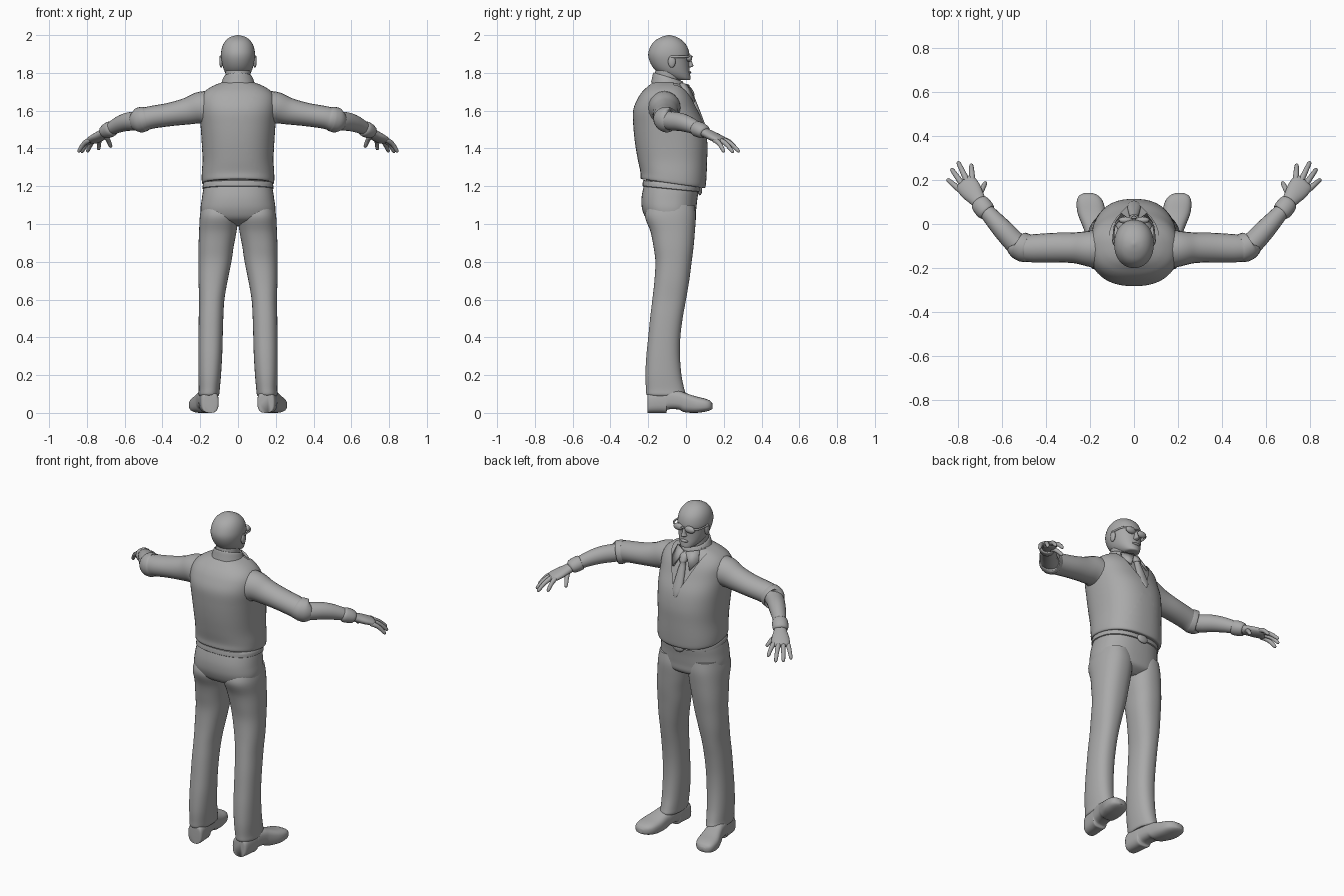
import bpy, bmesh, math
from mathutils import Vector

grey = bpy.data.materials.new("plain grey")
grey.diffuse_color = (0.4, 0.4, 0.4, 1)


def finish(name, bm, mirror=False, angle=50):
    bmesh.ops.recalc_face_normals(bm, faces=bm.faces)
    me = bpy.data.meshes.new(name)
    bm.to_mesh(me)
    bm.free()
    ob = bpy.data.objects.new(name, me)
    bpy.context.collection.objects.link(ob)
    me.materials.append(grey)
    bpy.ops.object.select_all(action='DESELECT')
    ob.select_set(True)
    bpy.context.view_layer.objects.active = ob
    bpy.ops.object.shade_smooth_by_angle(angle=math.radians(angle))
    if mirror:
        ob.modifiers.new("mirror", 'MIRROR').use_clip = False
    return ob


def spline(rows, k=5):
    """Catmull-Rom interpolation of parameter rows."""
    out, n = [], len(rows)
    for i in range(n - 1):
        a, b, c, d = (rows[max(0, min(n - 1, j))] for j in (i - 1, i, i + 1, i + 2))
        for s in range(k):
            t = s / k
            out.append([0.5 * (2 * q + (r - p) * t + (2 * p - 5 * q + 4 * r - w) * t * t
                        + (3 * q - p - 3 * r + w) * t ** 3) for p, q, r, w in zip(a, b, c, d)])
    return out + [list(rows[-1])]


def oval(n, power=2.0):
    for i in range(n):
        a = 2 * math.pi * i / n
        c, s = math.cos(a), math.sin(a)
        yield (math.copysign(abs(c) ** (2 / power), c), math.copysign(abs(s) ** (2 / power), s))


def skin(rings, caps=True):
    bm = bmesh.new()
    vs = [[bm.verts.new(p) for p in r] for r in rings]
    for r, q in zip(vs, vs[1:]):
        for i in range(len(r)):
            j = (i + 1) % len(r)
            bm.faces.new((r[i], r[j], q[j], q[i]))
    if caps:
        bm.faces.new(vs[0][::-1])
        bm.faces.new(vs[-1])
    return bm


def loft(rows, power=2.0, n=40, k=5, shrink=0.0, caps=True):
    """Stacked rows: z, centre x, half width, back y, front y, tilt."""
    rings = []
    for z, cx, hx, yb, yf, tilt in spline(rows, k):
        cy, hy = (yb + yf) / 2, (yf - yb) / 2 - shrink
        rings.append([(cx + (hx - shrink) * c, cy + hy * s, z + tilt * hy * s) for c, s in oval(n, power)])
    return skin(rings, caps)


def tube(rows, n=20, k=5):
    """Path rows: x, y, z, half width, half height."""
    pts = spline(rows, k)
    rings = []
    for i, p in enumerate(pts):
        t = (Vector(pts[min(i + 1, len(pts) - 1)][:3]) - Vector(pts[max(i - 1, 0)][:3])).normalized()
        side = t.cross(Vector((0, 0, 1))).normalized()
        up = side.cross(t)
        rings.append([Vector(p[:3]) + side * p[3] * c + up * p[4] * s for c, s in oval(n)])
    return skin(rings)


def ball(name, loc, size, mirror=False):
    bm = bmesh.new()
    bmesh.ops.create_uvsphere(bm, u_segments=20, v_segments=12, radius=1)
    bmesh.ops.scale(bm, vec=size, verts=bm.verts)
    bmesh.ops.translate(bm, vec=loc, verts=bm.verts)
    return finish(name, bm, mirror)


def plate(name, pts, thick, mirror=False):
    bm = bmesh.new()
    bm.faces.new([bm.verts.new(p) for p in pts])
    ob = finish(name, bm, mirror)
    m = ob.modifiers.new("thickness", 'SOLIDIFY')
    m.thickness, m.offset = thick, 0
    return ob


# Vest with V neck, and the shirt inside it
torso = [(1.215, 0, .175, -.225, .085, -.14), (1.218, 0, .19, -.24, .102, -.14), (1.26, 0, .192, -.242, .108, -.1),
         (1.34, 0, .188, -.255, .112, 0), (1.43, 0, .192, -.27, .113, 0), (1.52, 0, .198, -.279, .098, 0),
         (1.60, 0, .203, -.28, .064, 0), (1.66, 0, .2, -.258, .038, 0), (1.70, 0, .178, -.232, .015, 0),
         (1.73, 0, .135, -.2, -.005, 0), (1.75, 0, .085, -.175, -.02, 0)]
bm = loft(torso, 2.35, 56)
for sx in (1, -1):
    bmesh.ops.bisect_plane(bm, geom=bm.verts[:] + bm.edges[:] + bm.faces[:],
                           plane_co=(0, 0, 1.5), plane_no=(-2.1 * sx, 0, 1))
gone = [f for f in bm.faces if (c := f.calc_center_median()).y > -.07
        and c.z > 1.5 + 2.1 * abs(c.x) and len(f.verts) < 20]
bmesh.ops.delete(bm, geom=gone, context='FACES')
finish("vest", bm)
finish("shirt", loft(torso[2:], 2.35, 56, shrink=.012))

# Neck, shirt collar, collar points, tie
finish("neck", loft([(1.68, 0, .07, -.17, -.02, 0), (1.76, 0, .066, -.168, -.03, 0), (1.83, 0, .066, -.16, -.03, 0)]))
finish("collar", loft([(1.715, 0, .098, -.185, .012, -.35), (1.745, 0, .088, -.18, -.002, -.3),
                       (1.775, 0, .077, -.174, -.015, -.3), (1.775, 0, .069, -.168, -.02, -.3),
                       (1.74, 0, .066, -.165, -.03, -.3)], k=3, caps=False))
plate("collar_point", [(.008, .012, 1.735), (.07, -.03, 1.745), (.085, .0, 1.69), (.055, .045, 1.645)], .012, True)
finish("tie", loft([(1.49, 0, .006, .085, .107, 0), (1.53, 0, .03, .072, .1, 0), (1.62, 0, .024, .03, .066, 0),
                    (1.675, 0, .016, .01, .044, 0), (1.685, 0, .022, .005, .046, 0), (1.715, 0, .026, -.01, .032, 0),
                    (1.73, 0, .02, -.02, .015, 0)], n=16, k=3))

# Head and face
finish("head", loft([(1.762, 0, .025, -.03, .018, 0), (1.768, 0, .043, -.075, .024, 0), (1.79, 0, .062, -.13, .022, 0),
                     (1.82, 0, .076, -.168, .018, 0), (1.86, 0, .086, -.192, .016, 0), (1.90, 0, .09, -.2, .018, 0),
                     (1.94, 0, .083, -.188, .006, 0), (1.97, 0, .066, -.165, -.018, 0), (1.99, 0, .04, -.13, -.05, 0),
                     (2.0, 0, .005, -.095, -.085, 0)], 2.1))
finish("nose", loft([(1.828, 0, .012, -.01, .022, 0), (1.836, 0, .017, -.01, .038, 0), (1.85, 0, .012, -.01, .035, 0),
                     (1.885, 0, .008, -.01, .022, 0)], n=16))
ball("mouth", (0, .018, 1.803), (.026, .01, .008))
ball("ear", (.089, -.075, 1.86), (.01, .02, .032), True)

# Glasses
ball("lens", (.038, .017, 1.878), (.033, .016, .02), True)
finish("glasses_arm", tube([(.066, .016, 1.887, .004, .006), (.088, -.01, 1.886, .004, .006),
                            (.094, -.08, 1.885, .004, .006)], 8, 4), True)
ball("glasses_bridge", (0, .03, 1.886), (.014, .006, .005))

# Sleeves with rolled ends, forearms and wrist bands
finish("sleeve", tube([(.15, -.115, 1.61, .09, .095), (.2, -.112, 1.615, .082, .085), (.27, -.108, 1.597, .07, .071),
                       (.36, -.107, 1.58, .067, .062), (.45, -.11, 1.566, .064, .06), (.485, -.11, 1.558, .062, .061),
                       (.495, -.108, 1.556, .066, .066), (.525, -.095, 1.549, .062, .066),
                       (.53, -.09, 1.548, .045, .05)]), True)
finish("forearm", tube([(.48, -.115, 1.557, .045, .045), (.53, -.092, 1.547, .05, .05), (.59, -.03, 1.54, .047, .048),
                        (.64, .025, 1.522, .04, .041), (.69, .082, 1.494, .032, .03),
                        (.705, .105, 1.482, .032, .026)]), True)
finish("wrist_band", tube([(.664, .05, 1.508, .03, .03), (.668, .054, 1.506, .042, .04), (.685, .076, 1.497, .045, .041),
                           (.702, .097, 1.487, .041, .035), (.706, .102, 1.484, .03, .025)], k=3), True)

# Hands
finish("palm", tube([(.695, .088, 1.49, .03, .025), (.715, .118, 1.476, .039, .024), (.74, .152, 1.46, .049, .023),
                     (.765, .186, 1.444, .049, .019), (.774, .197, 1.438, .035, .01)]), True)
fingers = {"index_finger": ((.733, .20, 1.447), (.738, .27, 1.392)),
           "middle_finger": ((.757, .195, 1.446), (.798, .282, 1.38)),
           "ring_finger": ((.778, .18, 1.443), (.828, .25, 1.377)),
           "little_finger": ((.792, .157, 1.441), (.846, .202, 1.379)),
           "thumb": ((.705, .125, 1.463), (.672, .19, 1.405))}
for name, (a, b) in fingers.items():
    a, b = Vector(a), Vector(b)
    rows = []
    for t, r in ((-.2, .011), (.1, .0135), (.5, .012), (.88, .010), (.97, .007), (1, .002)):
        p = a.lerp(b, t)
        p.z += .045 * t * (1 - t)
        rows.append((*p, r, r))
    finish(name, tube(rows, 12, 3), True)

# Trousers: hips and legs
finish("hips", loft([(1.24, 0, .165, -.21, .06, 0), (1.19, 0, .182, -.226, .068, 0), (1.13, 0, .192, -.236, .06, 0),
                     (1.07, 0, .198, -.23, .053, 0), (1.02, 0, .18, -.2, .045, 0), (.99, 0, .08, -.12, .0, 0)], 2.4))
finish("leg", loft([(1.1, .102, .088, -.2, .045, 0), (1.04, .1, .102, -.217, .052, 0), (.96, .107, .099, -.188, .047, 0),
                    (.88, .116, .093, -.172, .04, 0), (.8, .122, .087, -.162, .03, 0), (.7, .132, .077, -.167, .017, 0),
                    (.6, .139, .067, -.178, .0, 0), (.5, .143, .065, -.19, -.018, 0), (.4, .145, .064, -.2, -.03, 0),
                    (.3, .147, .063, -.21, -.032, 0), (.2, .15, .06, -.215, -.024, 0), (.13, .152, .056, -.212, -.01, 0),
                    (.1, .154, .055, -.21, -.002, 0), (.09, .154, .05, -.2, -.01, 0)], 2.3), True)
# Belt and buckle
finish("belt", loft([(1.185, 0, .18, -.222, .064, -.1), (1.187, 0, .188, -.23, .074, -.1),
                     (1.215, 0, .184, -.227, .074, -.1), (1.217, 0, .176, -.218, .064, -.1)], 2.4, k=2))
ball("buckle", (0, .073, 1.178), (.036, .012, .026))

# Shoes: rows along y of y, centre x, half width, bottom z, top z
shoe = [(-.205, .148, .03, .0, .09), (-.195, .149, .046, .0, .11), (-.13, .155, .05, .0, .125), (-.105, .158, .05, .0, .125),
        (-.095, .16, .05, .018, .125), (-.04, .17, .052, .018, .118), (-.01, .178, .055, .004, .108),
        (.05, .192, .064, .0, .088), (.1, .2, .06, .006, .076), (.128, .205, .044, .014, .064), (.141, .207, .018, .022, .048)]
rings = []
for y, cx, hx, zb, zt in spline(shoe, 4):
    rings.append([(cx + hx * c, y, max(0, (zb + zt) / 2 + (zt - zb) / 2 * s)) for c, s in oval(28, 2.8)])
finish("shoe", skin(rings), True)
